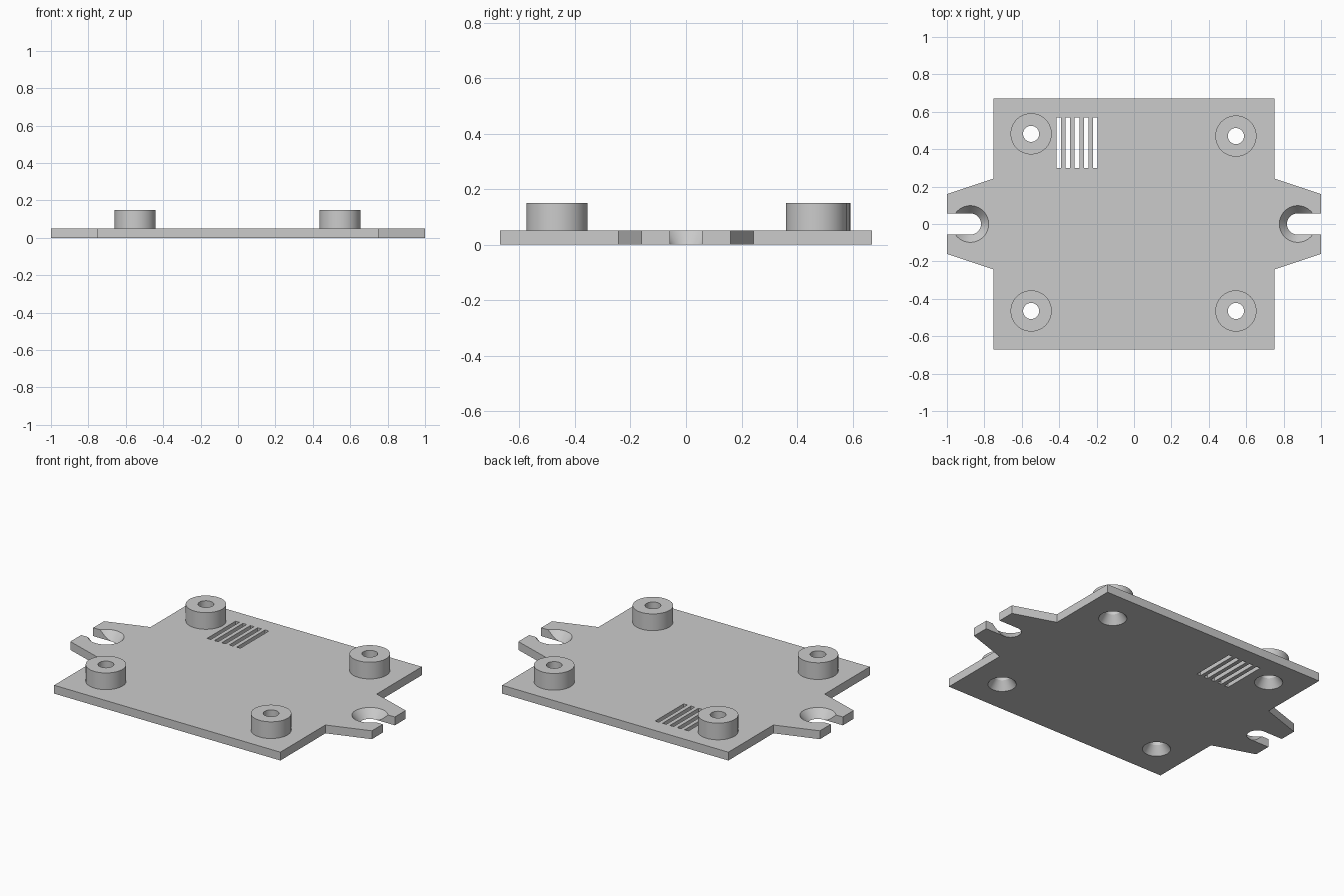
import bpy, bmesh, math

cube = bpy.data.objects.get("Cube")
if cube:
    bpy.data.objects.remove(cube, do_unlink=True)

THICK = 0.05      # plate thickness
TOP = 0.15        # top of the standoffs
HOLE_R = 0.043
SEG = 64

grey = bpy.data.materials.new("light grey")
grey.use_nodes = True
colour = (0.6, 0.6, 0.6, 1)
grey.diffuse_color = colour
grey.node_tree.nodes["Principled BSDF"].inputs["Base Color"].default_value = colour


def add_object(name, bm):
    bmesh.ops.recalc_face_normals(bm, faces=bm.faces)
    mesh = bpy.data.meshes.new(name)
    bm.to_mesh(mesh)
    bm.free()
    mesh.materials.append(grey)
    obj = bpy.data.objects.new(name, mesh)
    bpy.context.collection.objects.link(obj)
    return obj


def activate(obj):
    bpy.ops.object.select_all(action='DESELECT')
    obj.select_set(True)
    bpy.context.view_layer.objects.active = obj


def smooth(obj):
    activate(obj)
    bpy.ops.object.shade_smooth_by_angle(angle=math.radians(30))


def prism(name, outline, z0, z1):
    bm = bmesh.new()
    face = bm.faces.new([bm.verts.new((x, y, z0)) for x, y in outline])
    new = bmesh.ops.extrude_face_region(bm, geom=[face])["geom"]
    verts = [v for v in new if isinstance(v, bmesh.types.BMVert)]
    bmesh.ops.translate(bm, verts=verts, vec=(0, 0, z1 - z0))
    return add_object(name, bm)


def box(name, x0, x1, y0, y1):
    return prism(name, [(x0, y0), (x1, y0), (x1, y1), (x0, y1)], -0.1, 0.2)


def cone(name, x, y, r_bottom, r_top):
    # Taper measured across the plate, extended past both of its faces
    step = r_top - r_bottom
    bm = bmesh.new()
    bmesh.ops.create_cone(bm, cap_ends=True, segments=SEG, radius1=r_bottom - step / 5,
                          radius2=r_top + step / 5, depth=THICK * 1.4)
    bmesh.ops.translate(bm, verts=bm.verts, vec=(x, y, THICK / 2))
    return add_object(name, bm)


def cut(target, cutter):
    mod = target.modifiers.new("cut", 'BOOLEAN')
    mod.operation = 'DIFFERENCE'
    mod.solver = 'EXACT'
    mod.object = cutter
    activate(target)
    bpy.ops.object.modifier_apply(modifier=mod.name)
    bpy.data.objects.remove(cutter, do_unlink=True)


# Base plate with a tapered mounting ear on each side
right_half = [(0.75, -0.67), (0.75, -0.243), (1, -0.16), (1, 0.16), (0.75, 0.243), (0.75, 0.67)]
plate = prism("base_plate", right_half + [(-x, -y) for x, y in right_half], 0, THICK)

# Open, countersunk screw slots in the ears
for side in (-1, 1):
    ends = sorted((side * 0.875, side * 1.1))
    cut(plate, cone("countersink_cutter", side * 0.875, 0, 0.057, 0.098))
    cut(plate, box("slot_cutter", *ends, -0.057, 0.057))

# Row of vent slots
for i in range(5):
    x = -0.403 + 0.049 * i
    cut(plate, box("vent_cutter", x - 0.0125, x + 0.0125, 0.3, 0.57))

# Hollow standoffs, with countersinks through the plate below
standoffs = {"front_right": (-0.55, -0.465), "front_left": (0.545, -0.465),
             "back_right": (-0.55, 0.482), "back_left": (0.545, 0.47)}
profile = [(0.11, THICK), (0.11, TOP), (HOLE_R, TOP), (HOLE_R, THICK)]
for name, (x, y) in standoffs.items():
    cut(plate, cone("screw_cutter", x, y, 0.077, HOLE_R))
    bm = bmesh.new()
    verts = [bm.verts.new((r, 0, z)) for r, z in profile]
    edges = [bm.edges.new(pair) for pair in zip(verts, verts[1:])]
    bmesh.ops.spin(bm, geom=verts + edges, cent=(0, 0, 0), axis=(0, 0, 1),
                   angle=math.tau, steps=SEG, use_merge=True)
    bmesh.ops.remove_doubles(bm, verts=bm.verts, dist=0.0001)
    bmesh.ops.translate(bm, verts=bm.verts, vec=(x, y, 0))
    smooth(add_object(name + "_standoff", bm))

smooth(plate)
